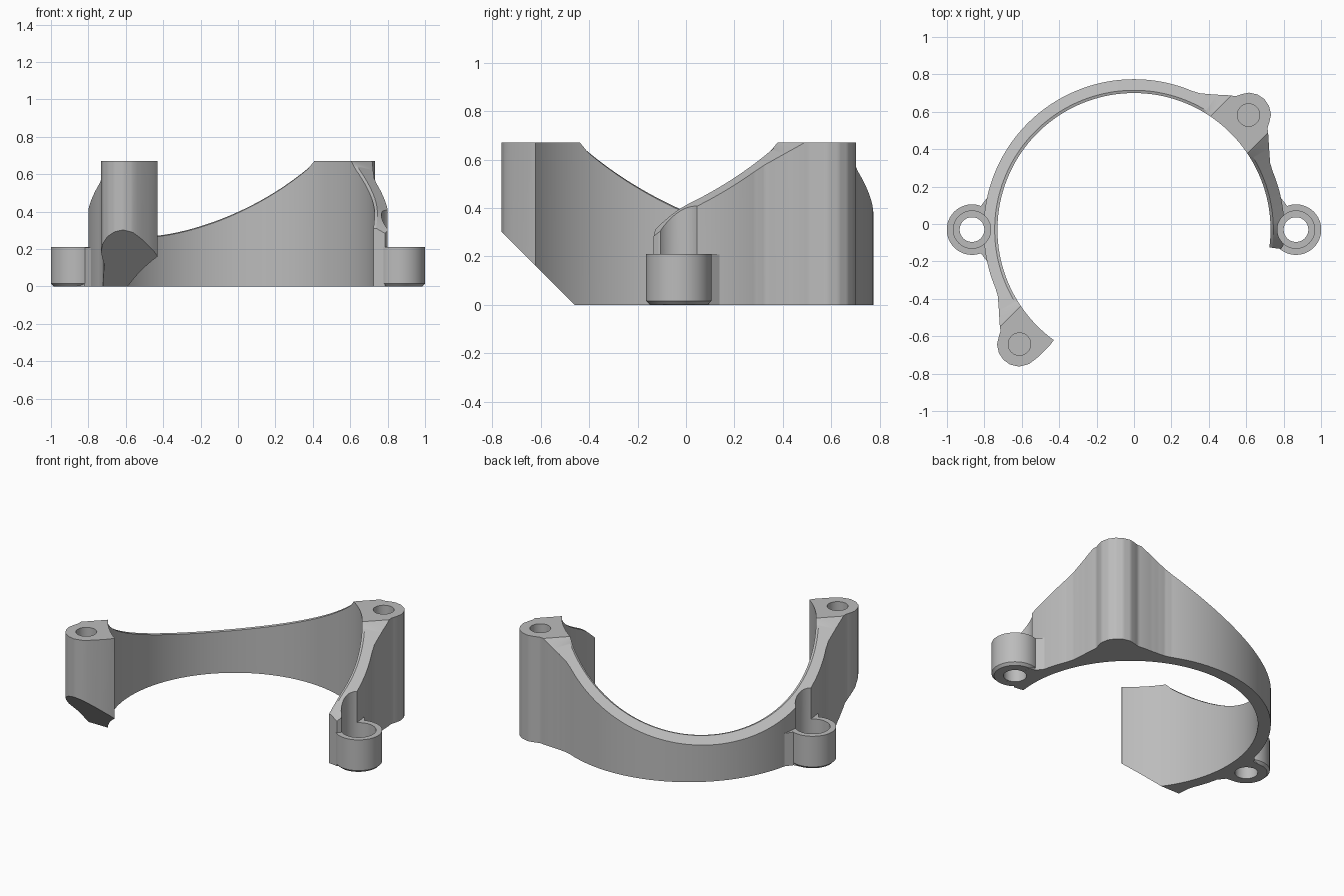
import bpy, bmesh, math
from mathutils import Vector

if "Cube" in bpy.data.objects:
    bpy.data.objects.remove(bpy.data.objects["Cube"])

CY = -0.03              # y of the ring axis
BOLT = 0.866            # radius on which all four bolts sit
INNER, PEAK, OUTER = 0.73, 0.745, 0.804
TOP = 0.67
FLAT = 0.14             # half width of the level post tops
DIAG = Vector((1, -1, 0)).normalized()

grey = bpy.data.materials.new("satin_grey")
grey.use_nodes = True
grey.diffuse_color = (0.5, 0.5, 0.5, 1)
grey.node_tree.nodes["Principled BSDF"].inputs["Base Color"].default_value = (0.5, 0.5, 0.5, 1)


def finish(name, bm):
    bmesh.ops.recalc_face_normals(bm, faces=bm.faces)
    mesh = bpy.data.meshes.new(name)
    bm.to_mesh(mesh)
    bm.free()
    mesh.materials.append(grey)
    ob = bpy.data.objects.new(name, mesh)
    bpy.context.collection.objects.link(ob)
    return ob


def lathe(name, profile, x, y, steps=64):
    """Closed solid turned around a vertical axis; first and last points lie on the axis."""
    bm = bmesh.new()
    rings = [[bm.verts.new((x + r * math.cos(math.tau * i / steps),
                            y + r * math.sin(math.tau * i / steps), z))
              for i in range(steps)] for r, z in profile]
    for a, b in zip(rings, rings[1:]):
        for i in range(steps):
            j = (i + 1) % steps
            bm.faces.new((a[i], a[j], b[j], b[i]))
    bm.faces.new(rings[0])
    bm.faces.new(rings[-1])
    return finish(name, bm)


def prism(name, points, z0, z1):
    bm = bmesh.new()
    face = bm.faces.new([bm.verts.new((x, y, z0)) for x, y in points])
    new = bmesh.ops.extrude_face_region(bm, geom=[face])["geom"]
    for v in new:
        if isinstance(v, bmesh.types.BMVert):
            v.co.z = z1
    return finish(name, bm)


def combine(target, tool, operation):
    """Apply a boolean and discard the tool."""
    mod = target.modifiers.new("bool", "BOOLEAN")
    mod.operation, mod.solver, mod.object = operation, "EXACT", tool
    tool.hide_render = True
    deps = bpy.context.evaluated_depsgraph_get()
    mesh = bpy.data.meshes.new_from_object(target.evaluated_get(deps))
    target.modifiers.clear()
    target.data = mesh
    bpy.data.objects.remove(tool)


def lookup(table, t):
    for (a, ra), (b, rb) in zip(table, table[1:]):
        if t <= b:
            return ra + (rb - ra) * (t - a) / (b - a)
    return table[-1][1]


# Outer radius against angle from a post: round boss, then a blended flank
FLANK = [(0, .986), (2.5, .979), (5, .956), (6.5, .925), (7.7, .897), (10, .877),
         (13, .85), (16, .828), (19, .81), (22, OUTER)]
FREE_END = [(0, .986), (2.5, .979), (5, .956), (7, .912), (8, .855), (8.6, .8), (9, .765)]


def outer_radius(deg):
    if deg > 225:
        return lookup(FREE_END, deg - 225)
    return lookup(FLANK, min(abs(deg - 45), abs(deg - 225)))


def crest(v):
    """Wall height falls away on both sides of the post diagonal."""
    d = max(abs(v) - FLAT, 0)
    return TOP - 0.76 * d + 0.15 * d * d


# Curved wall with both posts, first as a level prism
bm = bmesh.new()
sections = []
for k in range(-15, 469):
    deg = k / 2
    a = math.radians(deg)
    radii = (INNER, PEAK, outer_radius(deg))
    if deg < -6:                                    # rounded tip
        radii = (INNER, PEAK, OUTER - 0.008 * (-6 - deg))
    sections.append([[bm.verts.new((r * math.cos(a), CY + r * math.sin(a), z)) for r in radii]
                     for z in (0, TOP)])
for (lo, hi), (lo2, hi2) in zip(sections, sections[1:]):
    loop, loop2 = lo + hi[::-1], lo2 + hi2[::-1]
    for i in range(6):
        j = (i + 1) % 6
        bm.faces.new((loop[i], loop[j], loop2[j], loop2[i]))
for lo, hi in (sections[0], sections[-1]):
    bm.faces.new(lo + hi[::-1])

# Crease lines where the level post tops meet the sloping crest
for side in (-1, 1):
    bmesh.ops.bisect_plane(bm, geom=bm.verts[:] + bm.edges[:] + bm.faces[:],
                           plane_co=Vector((0, CY, 0)) + DIAG * FLAT * side, plane_no=DIAG)
for v in bm.verts:
    if v.co.z > TOP - 0.01:
        flat = Vector((v.co.x, v.co.y - CY, 0))
        across = flat.dot(DIAG)
        z = crest(across)
        if flat.length < INNER + 0.004:             # small inner chamfer
            z -= min(0.012, 0.3 * max(abs(across) - FLAT, 0))
        if v.co.x > 0 and v.co.y < 0.02:            # tip droops
            z -= 0.045 * ((0.02 - v.co.y) / 0.145) ** 2
        v.co.z = z

# Slanted underside of the front post
bmesh.ops.bisect_plane(bm, geom=bm.verts[:] + bm.edges[:] + bm.faces[:],
                       plane_co=(0, -0.46, 0), plane_no=(0, -1, -1), clear_outer=True)
bmesh.ops.holes_fill(bm, edges=[e for e in bm.edges if e.is_boundary], sides=0)
body = finish("bracket_body", bm)

# Side ears with webs and stepped screw bores
for side in (-1, 1):
    x = side * BOLT
    front = -0.17 if side < 0 else -0.09
    web = prism("ear_web", [(side * px, CY + py) for px, py in (
        (0.755, front), (0.785, front), (0.82, max(front, -0.125)), (0.86, max(front, -0.12)),
        (0.86, 0.12), (0.82, 0.125), (0.785, 0.17), (0.755, 0.17))], 0, 0.209)
    combine(body, web, "UNION")
    ear = lathe("ear", [(0.12, 0.001), (0.135, 0.016), (0.135, 0.21)], x, CY)
    combine(body, ear, "UNION")
for side in (-1, 1):
    bore = lathe("ear_bore", [(0.066, -0.1), (0.066, 0.08), (0.1, 0.08), (0.1, 1)],
                 side * BOLT, CY)
    combine(body, bore, "DIFFERENCE")

# Blind holes in the post tops
for side in (-1, 1):
    d = side * BOLT * math.sqrt(0.5)
    hole = lathe("post_hole", [(0.06, 0.35), (0.06, 1)], d, CY + d)
    combine(body, hole, "DIFFERENCE")

bpy.ops.object.select_all(action="DESELECT")
body.select_set(True)
bpy.context.view_layer.objects.active = body
bpy.ops.object.shade_smooth_by_angle(angle=math.radians(25))
